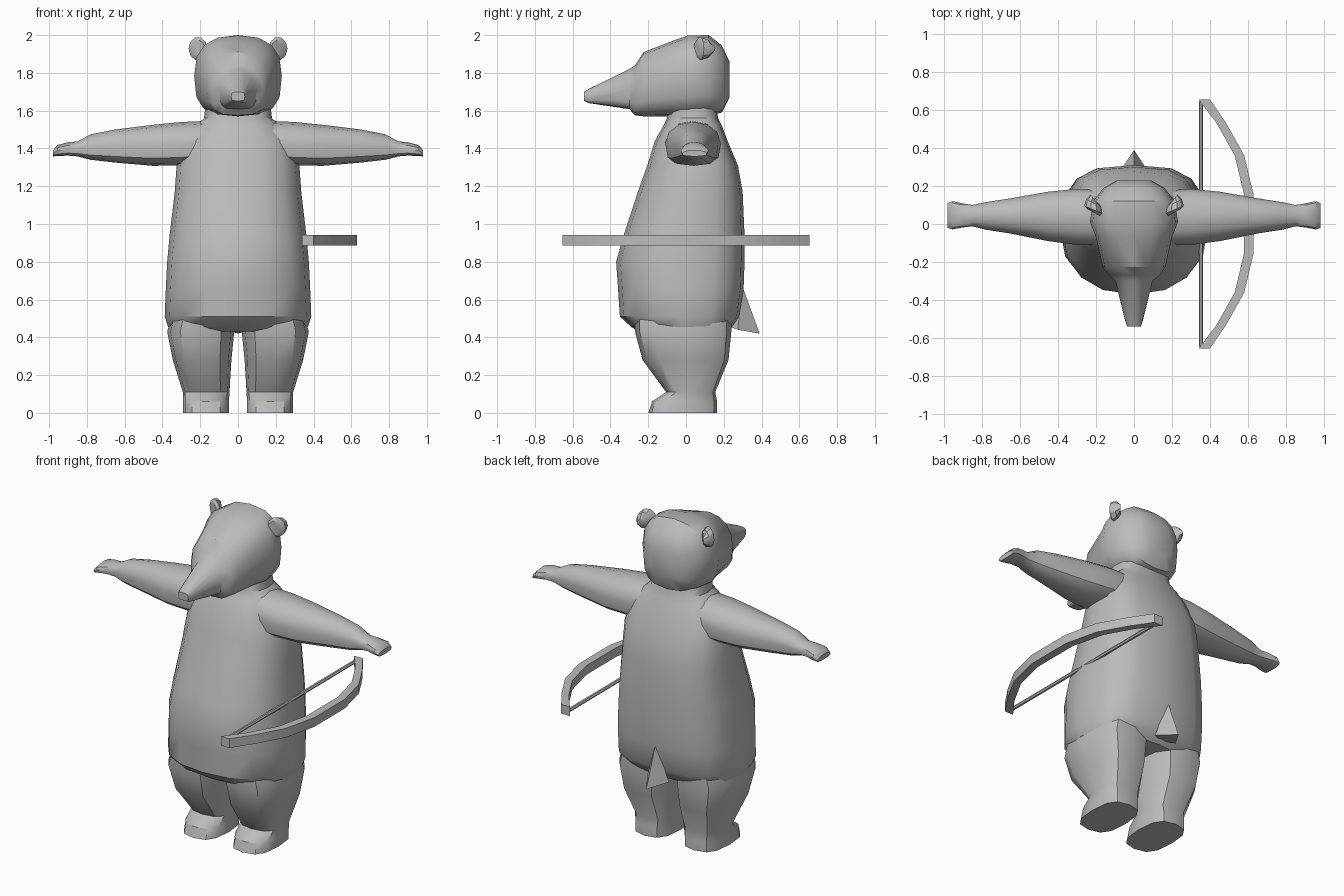
import bpy, bmesh, math
from mathutils import Vector

grey = bpy.data.materials.new("plain grey")
grey.diffuse_color = (0.5, 0.5, 0.5, 1)


def finish(name, bm, angle=35):
    """Turn a bmesh into a shaded object."""
    bmesh.ops.recalc_face_normals(bm, faces=bm.faces[:])
    me = bpy.data.meshes.new(name)
    bm.to_mesh(me)
    bm.free()
    me.materials.append(grey)
    ob = bpy.data.objects.new(name, me)
    bpy.context.collection.objects.link(ob)
    bpy.ops.object.select_all(action='DESELECT')
    bpy.context.view_layer.objects.active = ob
    ob.select_set(True)
    bpy.ops.object.shade_smooth_by_angle(angle=math.radians(angle))
    return ob


def oval(a0, a1, b0, b1, p_low, p_high, n=16):
    """Rounded-box outline; p_low and p_high square off the two b halves."""
    pts = []
    for i in range(n):
        t = 2 * math.pi * i / n
        c, s = math.cos(t), math.sin(t)
        e = 2 / (p_high if s > 0 else p_low)
        pts.append(((a0 + a1) / 2 + (a1 - a0) / 2 * math.copysign(abs(c) ** e, c),
                    (b0 + b1) / 2 + (b1 - b0) / 2 * math.copysign(abs(s) ** e, s)))
    return pts


def loft(name, rings, angle=35):
    """Skin a list of equal-length closed rings and cap both ends."""
    bm = bmesh.new()
    vs = [[bm.verts.new(p) for p in r] for r in rings]
    n = len(vs[0])
    for a, b in zip(vs, vs[1:]):
        for i in range(n):
            j = (i + 1) % n
            bm.faces.new((a[i], a[j], b[j], b[i]))
    bm.faces.new(vs[0])
    bm.faces.new(vs[-1])
    return finish(name, bm, angle)


# Body: height, half width, front y, back y
body = [(0.43, 0.31, -0.25, 0.22), (0.455, 0.37, -0.29, 0.245),
        (0.51, 0.388, -0.35, 0.285), (0.66, 0.382, -0.36, 0.305),
        (0.80, 0.375, -0.37, 0.31), (0.94, 0.362, -0.33, 0.31),
        (1.17, 0.335, -0.255, 0.30), (1.31, 0.325, -0.205, 0.275),
        (1.44, 0.29, -0.165, 0.22), (1.52, 0.225, -0.12, 0.19),
        (1.56, 0.18, -0.10, 0.17), (1.64, 0.17, -0.10, 0.16)]
loft("body", [[(x, y, z) for x, y in oval(-w, w, f, b, 2.3, 3)]
              for z, w, f, b in body])

# Head: y, half width, bottom z, top z, lower and upper squareness
head = [(-0.54, 0.036, 1.652, 1.70, 4, 3), (-0.515, 0.045, 1.64, 1.715, 4, 2.5),
        (-0.30, 0.098, 1.608, 1.82, 4, 1.7), (-0.27, 0.135, 1.575, 1.84, 3.5, 1.9),
        (-0.225, 0.165, 1.57, 1.91, 3, 2.2), (-0.07, 0.20, 1.57, 1.97, 3, 2.6),
        (0.01, 0.232, 1.57, 1.998, 3, 2.6), (0.12, 0.215, 1.575, 2.0, 3, 2.5),
        (0.19, 0.16, 1.59, 1.945, 3, 2.5), (0.23, 0.09, 1.67, 1.86, 2.5, 2.5)]
loft("head", [[(x, y, z) for x, z in oval(-w, w, lo, hi, pl, ph)]
              for y, w, lo, hi, pl, ph in head])

# Leg: height, inner x, outer x, front y, back y
leg = [(0.0, 0.048, 0.292, -0.20, 0.165), (0.06, 0.048, 0.292, -0.18, 0.165),
       (0.11, 0.045, 0.292, -0.105, 0.155), (0.28, 0.035, 0.345, -0.23, 0.225),
       (0.43, 0.02, 0.375, -0.27, 0.24), (0.52, 0.02, 0.35, -0.27, 0.24)]

# Arm: x, front y, back y, bottom z, top z
arm = [(0.18, -0.11, 0.18, 1.32, 1.545), (0.30, -0.11, 0.185, 1.31, 1.54),
       (0.45, -0.09, 0.17, 1.308, 1.525), (0.65, -0.05, 0.135, 1.325, 1.50),
       (0.78, -0.03, 0.115, 1.34, 1.475), (0.85, -0.012, 0.10, 1.358, 1.437),
       (0.90, -0.018, 0.108, 1.362, 1.433), (0.955, -0.028, 0.12, 1.36, 1.418),
       (0.98, -0.02, 0.11, 1.358, 1.39)]

for s, side in ((1, "left"), (-1, "right")):
    loft(side + "_leg", [[(s * x, y, z) for x, y in oval(i, o, f, b, 2.8, 2.8, 12)]
                         for z, i, o, f, b in leg])
    loft(side + "_arm", [[(s * x, y, z) for y, z in oval(f, b, lo, hi, 3, 2.1, 12)]
                         for x, f, b, lo, hi in arm])
    # Ear: rounded disc, narrowing towards the back
    rings = []
    for y, r in ((0.065, 0.045), (0.08, 0.062), (0.115, 0.05), (0.14, 0.02)):
        rings.append([(s * (0.212 + r * 0.8 * math.cos(k * math.pi / 5)),
                       y + 0.02 * math.cos(k * math.pi / 5) - 0.005,
                       1.928 + r * math.sin(k * math.pi / 5)) for k in range(10)])
    loft(side + "_ear", rings)

# Tail: pointed wedge
bm = bmesh.new()
top, tip, l, r, inner = [bm.verts.new(p) for p in (
    (0, 0.295, 0.68), (0, 0.39, 0.42), (-0.075, 0.275, 0.44),
    (0.075, 0.275, 0.44), (0, 0.22, 0.46))]
for f in ((top, l, tip), (top, tip, r), (l, inner, tip), (inner, r, tip),
          (top, inner, l), (top, r, inner)):
    bm.faces.new(f)
finish("tail", bm)

# Bow: inner x, outer x, y for one half, mirrored along y
half = [(0.34, 0.40, 0.655), (0.435, 0.485, 0.53), (0.53, 0.58, 0.36), (0.58, 0.63, 0.15)]
limb = half + [(a, b, -y) for a, b, y in reversed(half)]
loft("bow", [[(a, y, 0.885), (b, y, 0.885), (b, y, 0.942), (a, y, 0.942)]
             for a, b, y in limb], 20)

# Bowstring: thin straight rod
loft("bowstring", [[(0.353 + 0.011 * math.cos(k * math.pi / 3), y,
                     0.914 + 0.011 * math.sin(k * math.pi / 3)) for k in range(6)]
                   for y in (-0.645, 0.645)])
